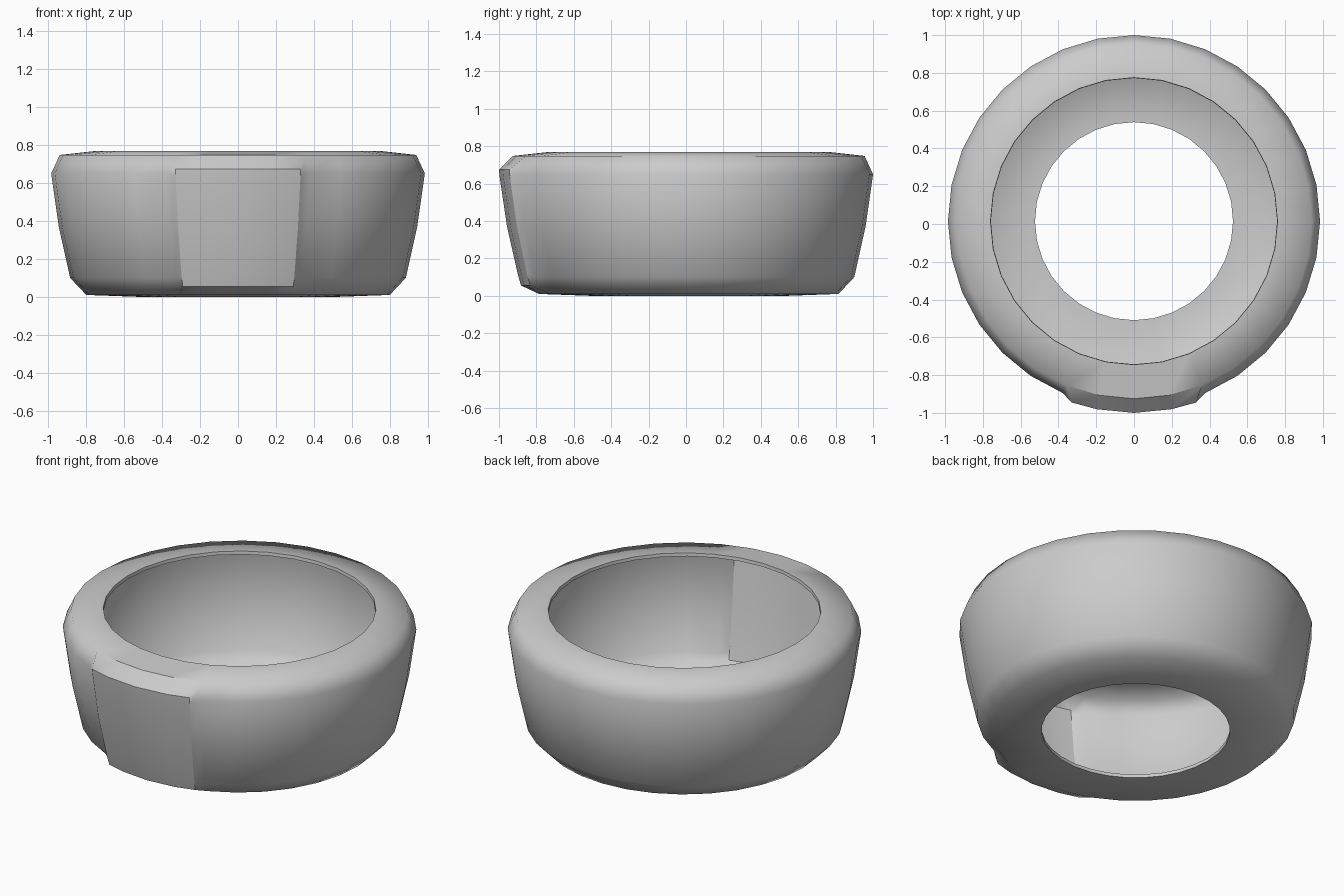
import bpy, bmesh
from math import sin, cos, radians

if "Cube" in bpy.data.objects:
    bpy.data.objects.remove(bpy.data.objects["Cube"])

SIDES = 32
CY = 0.015           # ring centre, so the raised front panel ends at y = -1
HALF = 2             # panel spans this many segments either side of the front

# (radius, height) rows of the ring, bottom opening to top opening
ring = [(0.525, 0.0), (0.80, 0.01), (0.885, 0.10), (0.945, 0.37),
        (0.985, 0.65), (0.94, 0.748), (0.76, 0.768)]
# raised panel rows, matching ring rows 1 to 5
panel = [(0.897, 0.055), (0.913, 0.11), (0.972, 0.37), (1.012, 0.64), (1.015, 0.675)]

bm = bmesh.new()


def point(r, z, degrees):
    a = radians(degrees - 90)
    return bm.verts.new((r * cos(a), CY + r * sin(a), z))


def quad_strip(a, b):
    return bm.faces.new((a[0], a[1], b[1], b[0]))


# revolved shell, leaving the panel area open
step = 360 / SIDES
rows = [[point(r, z, i * step) for i in range(-SIDES // 2, SIDES // 2)] for r, z in ring]
mid = SIDES // 2
for k in range(len(ring) - 1):
    for i in range(SIDES):
        if 1 <= k <= 4 and mid - HALF <= i < mid + HALF:
            continue
        j = (i + 1) % SIDES
        quad_strip((rows[k][i], rows[k][j]), (rows[k + 1][i], rows[k + 1][j]))

# raised front panel
angles = [-19, -step, 0, step, 19]
up = [[point(r, z, a) for a in angles] for r, z in panel]
base = [rows[k][mid - HALF:mid + HALF + 1] for k in range(1, 6)]
for k in range(4):
    for i in range(4):
        quad_strip(up[k][i:i + 2], up[k + 1][i:i + 2])
    # sloped sides
    quad_strip((base[k][0], up[k][0]), (base[k + 1][0], up[k + 1][0]))
    quad_strip((up[k][4], base[k][4]), (up[k + 1][4], base[k + 1][4]))
# sloped bottom and top
for i in range(4):
    quad_strip(base[0][i:i + 2], up[0][i:i + 2])
    quad_strip(up[4][i:i + 2], base[4][i:i + 2])

# crisp panel outline
lines = [up[0], up[4], base[4], [r[0] for r in up], [r[4] for r in up]]
for line in lines:
    for a, b in zip(line, line[1:]):
        bm.edges.get((a, b)).smooth = False
for f in bm.faces:
    f.smooth = True

mesh = bpy.data.meshes.new("ring_shell")
bm.to_mesh(mesh)
bm.free()
obj = bpy.data.objects.new("ring_shell", mesh)
bpy.context.collection.objects.link(obj)
bpy.context.view_layer.objects.active = obj
obj.select_set(True)

# thin wall, open at top and bottom
mod = obj.modifiers.new("wall", 'SOLIDIFY')
mod.thickness = 0.02
mod.offset = -1
bpy.ops.object.modifier_apply(modifier="wall")
bpy.ops.object.shade_smooth_by_angle(angle=radians(65), keep_sharp_edges=True)
